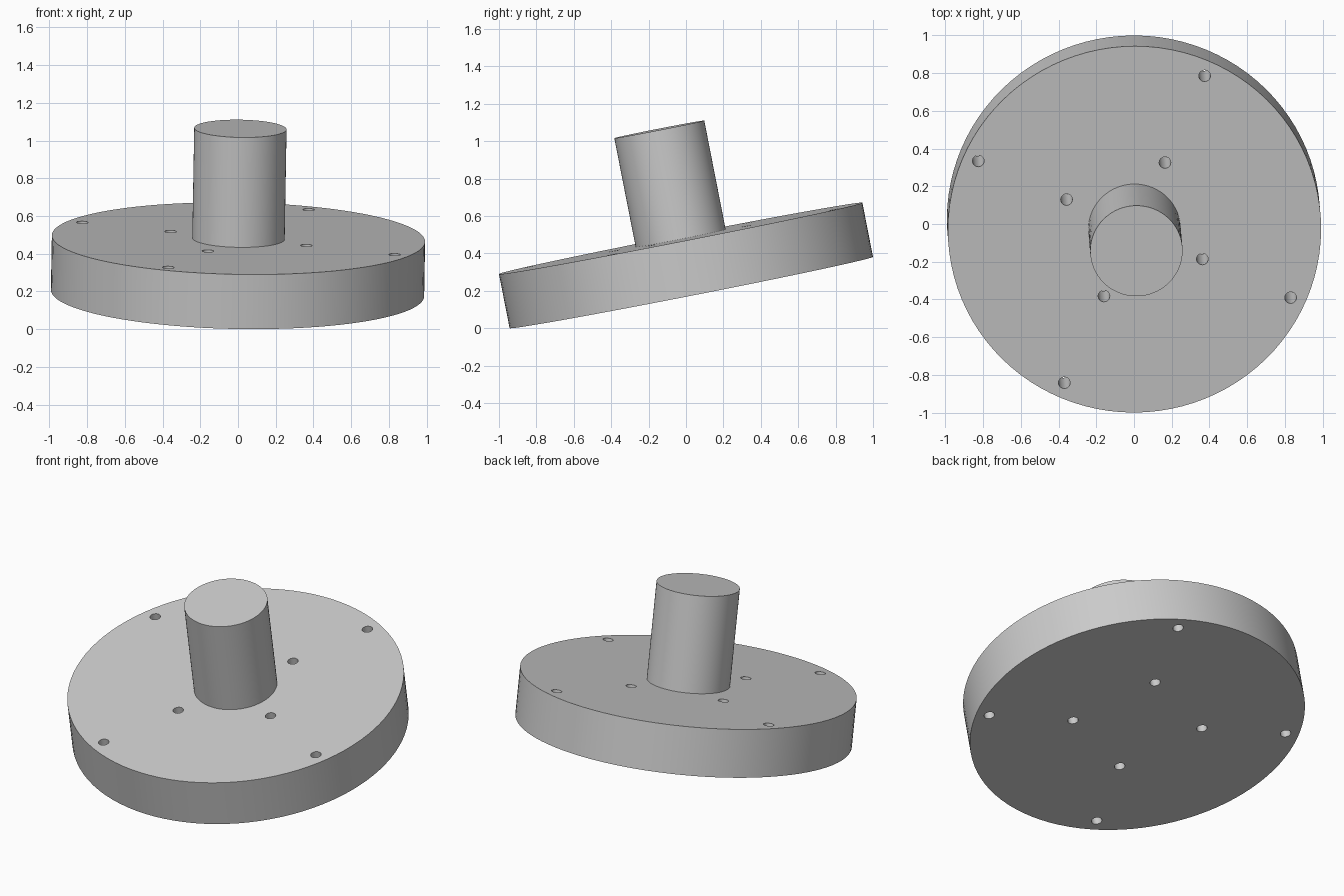
import bpy
import math
from mathutils import Matrix, Vector

if "Cube" in bpy.data.objects:
    bpy.data.objects.remove(bpy.data.objects["Cube"])

R, T = 0.99, 0.295            # disc radius and thickness
SHAFT_R, SHAFT_H = 0.245, 0.594
TILT = Matrix.Rotation(math.radians(1.0), 4, 'Y') @ Matrix.Rotation(math.radians(11.1), 4, 'X')
# middle of the disc, lifted so that its lowest rim point touches the ground
n = TILT.to_3x3() @ Vector((0, 0, 1))
lift = R * math.sqrt(1 - n.z ** 2) + T / 2 * n.z
PLACE = Matrix.Translation((0, 0, lift)) @ TILT

grey = bpy.data.materials.new("plain grey")
grey.diffuse_color = (0.6, 0.6, 0.6, 1)
grey.use_nodes = True
grey.node_tree.nodes["Principled BSDF"].inputs["Base Color"].default_value = grey.diffuse_color


def cylinder(name, radius, z0, z1, sides, x=0, y=0):
    """Cylinder in the tilted frame of the disc."""
    bpy.ops.mesh.primitive_cylinder_add(vertices=sides, radius=radius, depth=z1 - z0)
    ob = bpy.context.object
    ob.name = name
    ob.data.materials.append(grey)
    ob.matrix_world = PLACE @ Matrix.Translation((x, y, (z0 + z1) / 2))
    return ob


# flange disc and shaft
disc = cylinder("flange_disc", R, -T / 2, T / 2, 96)
shaft = cylinder("shaft", SHAFT_R, T / 2 - 0.01, T / 2 + SHAFT_H, 64)

# two rings of four through holes
cutters = []
for ring in (0.395, 0.908):
    for k in range(4):
        a = math.radians(66 + 90 * k)
        cutters.append(cylinder("hole_cutter", 0.031, -T, T, 24,
                                ring * math.cos(a), ring * math.sin(a)))
bpy.ops.object.select_all(action='DESELECT')
for c in cutters:
    c.select_set(True)
bpy.context.view_layer.objects.active = cutters[0]
bpy.ops.object.join()
cutter = bpy.context.object

mod = disc.modifiers.new("holes", 'BOOLEAN')
mod.operation = 'DIFFERENCE'
mod.solver = 'EXACT'
mod.object = cutter
bpy.ops.object.select_all(action='DESELECT')
disc.select_set(True)
bpy.context.view_layer.objects.active = disc
bpy.ops.object.modifier_apply(modifier=mod.name)
bpy.data.objects.remove(cutter)

# smooth round walls, sharp rims
shaft.select_set(True)
bpy.ops.object.shade_smooth_by_angle(angle=math.radians(30))
